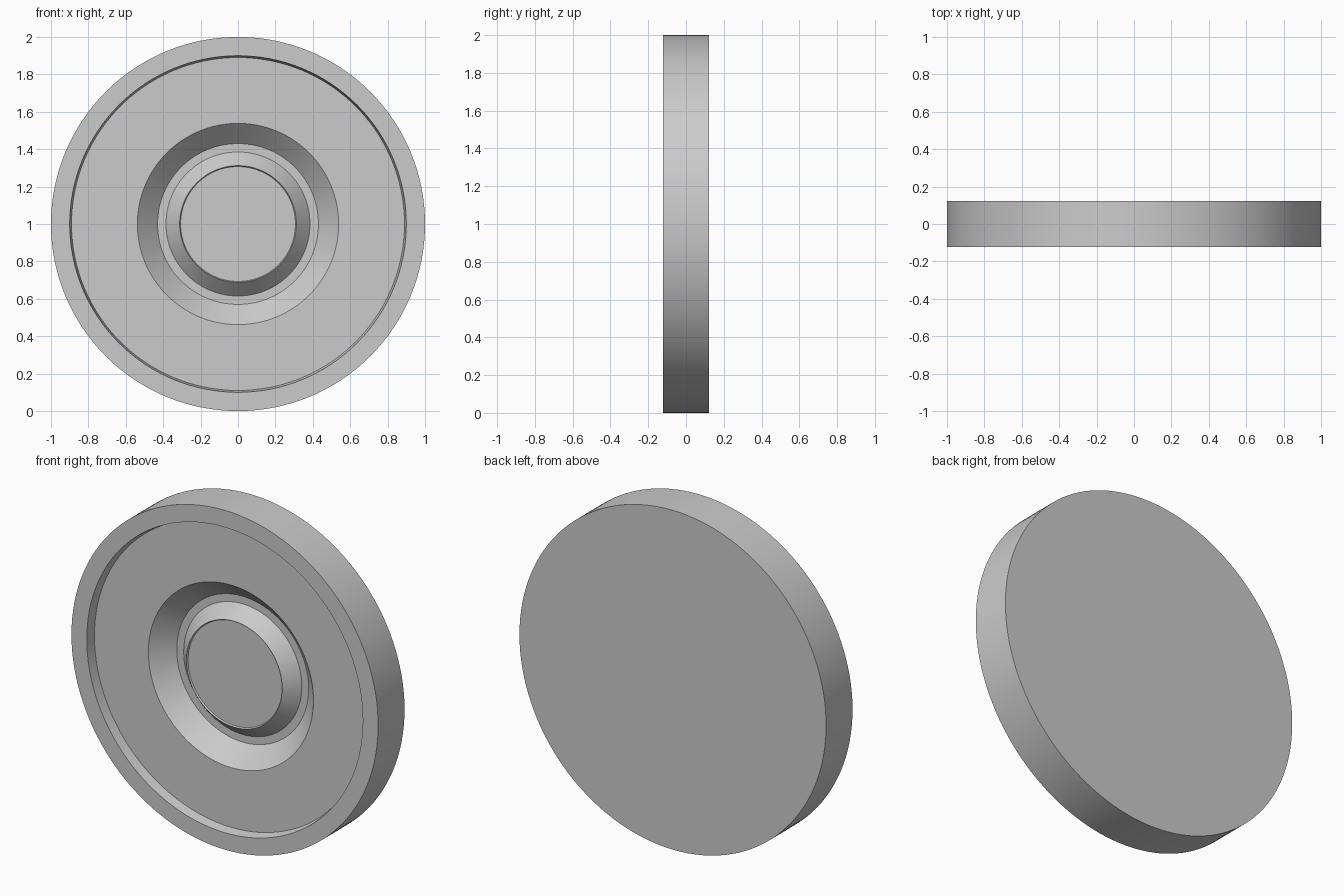
import bpy
import bmesh
import math
from mathutils import Vector

default_cube = bpy.data.objects.get("Cube")
if default_cube:
    bpy.data.objects.remove(default_cube, do_unlink=True)

SEGMENTS = 128
CENTRE = Vector((0, 0, 1))
HALF = 0.123  # half the thickness


def make_material(name, colour):
    mat = bpy.data.materials.new(name)
    mat.use_nodes = True
    mat.diffuse_color = colour
    mat.node_tree.nodes["Principled BSDF"].inputs["Base Color"].default_value = colour
    return mat


def lathe(name, profile, mat):
    """Turn a (radius, depth behind the front) profile about the y axis, capping both ends."""
    bm = bmesh.new()
    rings = []
    for radius, depth in profile:
        ring = []
        for i in range(SEGMENTS):
            a = math.tau * i / SEGMENTS
            offset = Vector((radius * math.cos(a), depth - HALF, radius * math.sin(a)))
            ring.append(bm.verts.new(CENTRE + offset))
        rings.append(ring)
    for inner, outer in zip(rings, rings[1:]):
        for i in range(SEGMENTS):
            j = (i + 1) % SEGMENTS
            bm.faces.new((inner[i], inner[j], outer[j], outer[i]))
    bm.faces.new(rings[0])
    bm.faces.new(rings[-1])
    bmesh.ops.recalc_face_normals(bm, faces=bm.faces)
    mesh = bpy.data.meshes.new(name)
    bm.to_mesh(mesh)
    bm.free()
    mesh.materials.append(mat)
    obj = bpy.data.objects.new(name, mesh)
    bpy.context.collection.objects.link(obj)
    bpy.ops.object.select_all(action="DESELECT")
    obj.select_set(True)
    bpy.context.view_layer.objects.active = obj
    bpy.ops.object.shade_smooth_by_angle(angle=math.radians(30))
    return obj


grey = make_material("plain grey", (0.6, 0.6, 0.6, 1))

# Solid disc: raised hub, sunken groove, recessed face, outer rim, flat back
lathe("dished_disc", [
    (0.307, 0.097), (0.312, 0.088),   # shallow hub face and its lip
    (0.385, 0.167), (0.43, 0.167),    # hub cone and groove floor
    (0.538, 0.057), (0.89, 0.057),    # sloped groove wall and recessed face
    (0.9, 0), (1, 0),                 # rim step and rim
    (1, 2 * HALF),                    # outer edge to the back
], grey)
